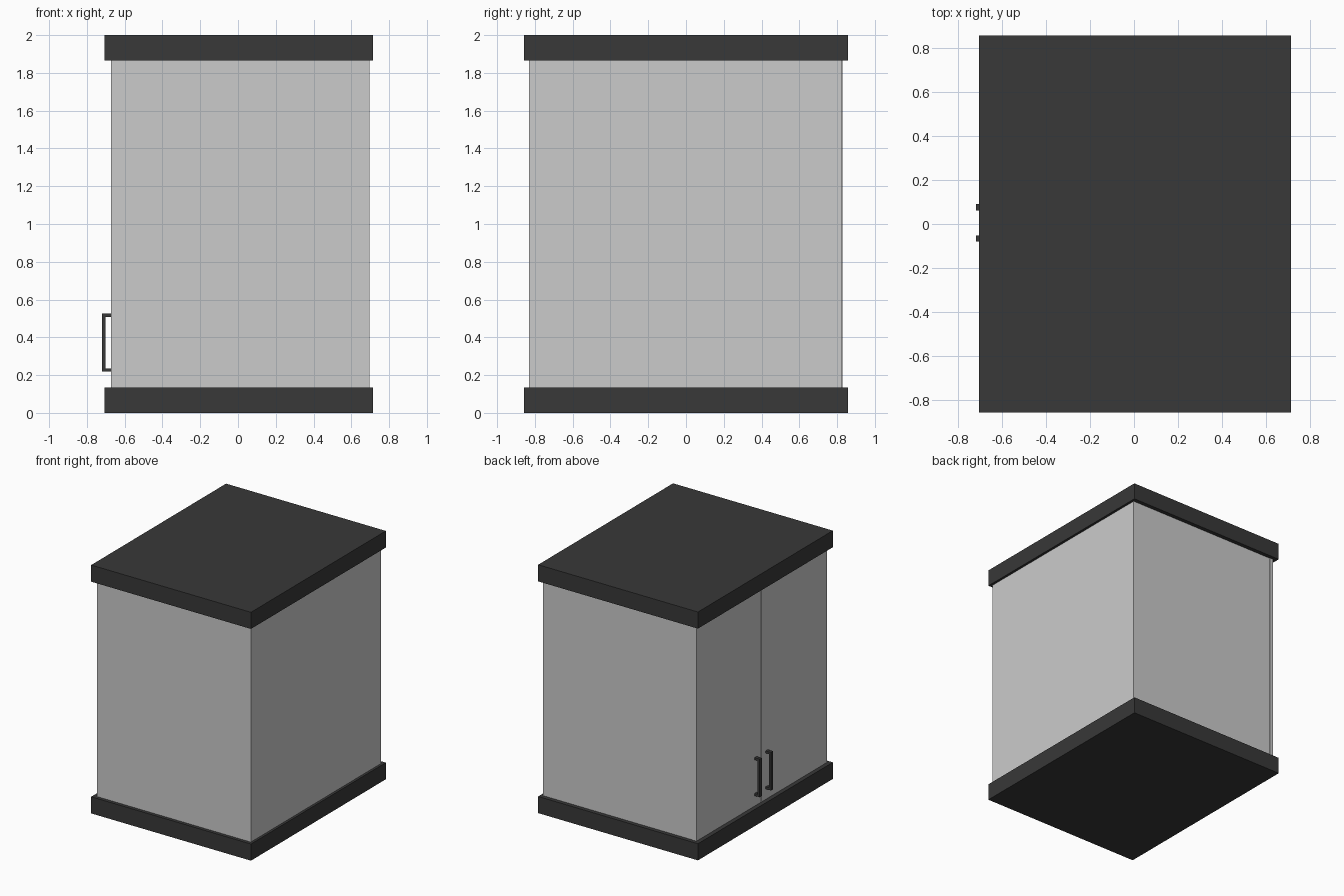
import bpy
import bmesh
from mathutils import Vector

if "Cube" in bpy.data.objects:
    bpy.data.objects.remove(bpy.data.objects["Cube"])

dark = bpy.data.materials.new("dark_trim")
dark.diffuse_color = (0.04, 0.04, 0.04, 1)
dark.use_nodes = True
dark.node_tree.nodes["Principled BSDF"].inputs["Base Color"].default_value = dark.diffuse_color


def mesh_object(name, bm, mat=None):
    bmesh.ops.recalc_face_normals(bm, faces=bm.faces)
    mesh = bpy.data.meshes.new(name)
    bm.to_mesh(mesh)
    bm.free()
    obj = bpy.data.objects.new(name, mesh)
    bpy.context.collection.objects.link(obj)
    if mat:
        mesh.materials.append(mat)
    return obj


def box(name, lo, hi, mat=None):
    lo, hi = Vector(lo), Vector(hi)
    bm = bmesh.new()
    bmesh.ops.create_cube(bm, size=1)
    bmesh.ops.scale(bm, vec=hi - lo, verts=bm.verts)
    bmesh.ops.translate(bm, vec=(lo + hi) / 2, verts=bm.verts)
    return mesh_object(name, bm, mat)


def handle(name, y, mat):
    # C-shaped profile in the x-z plane, extruded along y
    wall, out, t, z0, z1, width = -0.672, -0.72, 0.018, 0.218, 0.525, 0.028
    profile = [(wall, z0), (out, z0), (out, z1), (wall, z1),
               (wall, z1 - t), (out + t, z1 - t), (out + t, z0 + t), (wall, z0 + t)]
    bm = bmesh.new()
    face = bm.faces.new([bm.verts.new((x, y - width / 2, z)) for x, z in profile])
    ext = bmesh.ops.extrude_face_region(bm, geom=[face])
    verts = [v for v in ext["geom"] if isinstance(v, bmesh.types.BMVert)]
    bmesh.ops.translate(bm, vec=(0, width, 0), verts=verts)
    return mesh_object(name, bm, mat)


# Base and top slabs
slab_h = 0.134
for name, z in (("base_slab", 0), ("top_slab", 2 - slab_h)):
    box(name, (-0.707, -0.858, z), (0.716, 0.858, z + slab_h), dark)

# Cabinet body
z0, z1 = slab_h, 2 - slab_h
box("cabinet_body", (-0.645, -0.831, z0), (0.696, 0.826, z1))

# Pair of doors with a narrow gap, and their handles
mid = 0.005
for side, s, edge in (("left", 1, 0.829), ("right", -1, -0.831)):
    ys = sorted((mid + s * 0.002, edge))
    box(side + "_door", (-0.673, ys[0], z0), (-0.645, ys[1], z1))
    handle(side + "_handle", mid + s * 0.071, dark)
